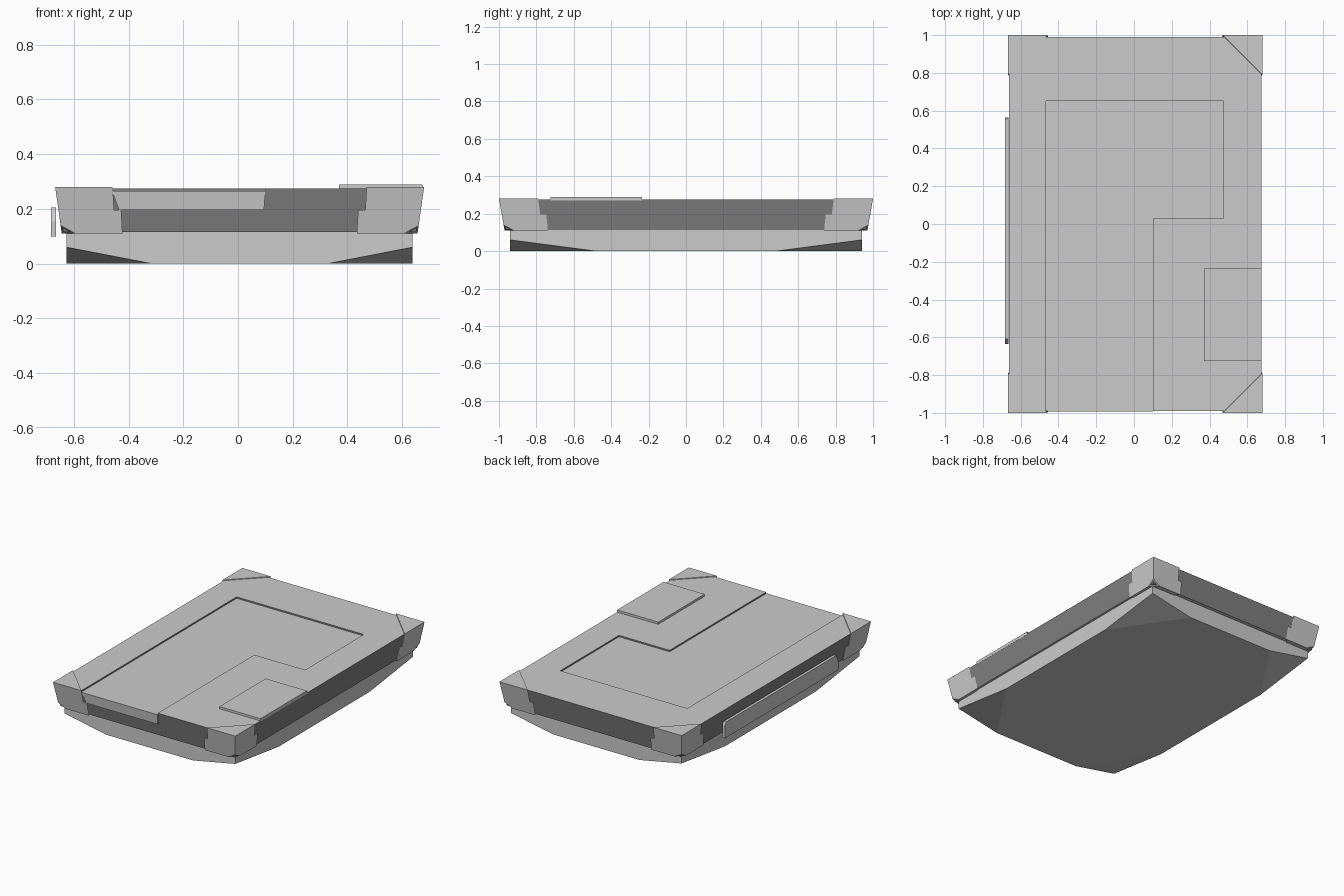
import bpy, bmesh

if "Cube" in bpy.data.objects:
    bpy.data.objects.remove(bpy.data.objects["Cube"])

CX = 0.006  # centre line of the case (the side bar shifts it slightly)


def finish(name, bm):
    bmesh.ops.recalc_face_normals(bm, faces=bm.faces[:])
    me = bpy.data.meshes.new(name)
    bm.to_mesh(me)
    bm.free()
    ob = bpy.data.objects.new(name, me)
    bpy.context.collection.objects.link(ob)
    return ob


def hull(name, pts):
    """Convex solid through the points, with coplanar faces merged."""
    bm = bmesh.new()
    for p in pts:
        bm.verts.new(p)
    res = bmesh.ops.convex_hull(bm, input=bm.verts[:])
    junk = [v for v in res["geom_interior"] + res["geom_unused"]
            if isinstance(v, bmesh.types.BMVert) and v.is_valid]
    bmesh.ops.delete(bm, geom=list(set(junk)), context='VERTS')
    bmesh.ops.dissolve_limit(bm, angle_limit=0.005, verts=bm.verts[:], edges=bm.edges[:])
    return finish(name, bm)


def prism(name, pts, offset):
    """Extrude a planar outline along an offset vector."""
    bm = bmesh.new()
    face = bm.faces.new([bm.verts.new(p) for p in pts])
    ext = bmesh.ops.extrude_face_region(bm, geom=[face])
    bmesh.ops.translate(bm, vec=offset, verts=[v for v in ext["geom"] if isinstance(v, bmesh.types.BMVert)])
    return finish(name, bm)


signs = [(sx, sy) for sx in (-1, 1) for sy in (-1, 1)]

# Base tray with its four lower corners sliced off
pts = []
for sx, sy in signs:
    x, y = CX + sx * 0.632, sy * 0.94
    pts += [(x, y, 0.12), (x, y, 0.06),
            (CX + sx * 0.32, y, 0), (x, sy * 0.48, 0)]
hull("base_tray", pts)

# Main case, slightly narrower at the bottom
pts = []
for sx, sy in signs:
    pts += [(CX + sx * 0.668, sy * 0.99, 0.275), (CX + sx * 0.645, sy * 0.963, 0.115)]
case = hull("case", pts)

# L-shaped recess sunk into the top, open at the front
outline = [(-0.465, -1.1), (0.10, -1.1), (0.10, 0.03), (0.475, 0.03), (0.475, 0.65), (-0.465, 0.65)]
cutter = prism("recess_cutter", [(x, y, 0.265) for x, y in outline], (0, 0, 0.1))
cutter.hide_render = True
mod = case.modifiers.new("recess", 'BOOLEAN')
mod.object, mod.operation, mod.solver = cutter, 'DIFFERENCE', 'EXACT'
dg = bpy.context.evaluated_depsgraph_get()
case_mesh = bpy.data.meshes.new_from_object(case.evaluated_get(dg))
case.modifiers.clear()
case.data = case_mesh
bpy.data.objects.remove(cutter)

# Darker side walls
dark = bpy.data.materials.new("dark_grey")
dark.diffuse_color = (0.22, 0.22, 0.22, 1)
dark.use_nodes = True
dark.node_tree.nodes["Principled BSDF"].inputs["Base Color"].default_value = dark.diffuse_color
light = bpy.data.materials.new("light_grey")
light.diffuse_color = (0.8, 0.8, 0.8, 1)
light.use_nodes = True
light.node_tree.nodes["Principled BSDF"].inputs["Base Color"].default_value = light.diffuse_color
case.data.materials.clear()
case.data.materials.append(light)
case.data.materials.append(dark)
for p in case.data.polygons:
    p.material_index = 1 if abs(p.normal.z) < 0.6 else 0

# Front lip of the recessed panel
hull("panel_lip", [(x, y, z)
                   for xa, xb, yf, z in ((-0.46, 0.10, -0.993, 0.265), (-0.435, 0.095, -0.985, 0.197))
                   for x in (xa, xb) for y in (yf, -0.95)])


# Corner guards: an upper wedge and a wider lower wedge with a sliced tip
def corner(z):
    t = (0.28 - z) / 0.17
    return 0.674 - 0.024 * t, 1.0 - 0.03 * t


def wedge(z, ix, iy):
    x, y = corner(z)
    return [(x, y, z), (ix, y, z), (x, iy, z)]


for sx, sy in signs:
    side = ("back" if sy > 0 else "front") + ("_right" if sx > 0 else "_left")
    x0, y0 = corner(0.11)
    upper = wedge(0.28, 0.464, 0.79) + wedge(0.197, 0.459, 0.78)
    lower = wedge(0.197, 0.433, 0.747) + wedge(0.14, 0.43, 0.742)[:1] + [
        (0.428, y0, 0.11), (x0, 0.738, 0.11), (x0 - 0.05, y0, 0.11), (x0, y0 - 0.05, 0.11)]
    for level, shape in (("upper", upper), ("lower", lower)):
        hull(f"corner_guard_{level}_{side}", [(CX + sx * x, sy * y, z) for x, y, z in shape])

# Raised pad near the right front
prism("raised_pad", [(0.37, -0.725, 0.27), (0.674, -0.725, 0.27),
                     (0.674, -0.235, 0.27), (0.37, -0.235, 0.27)], (0, 0, 0.02))

# Side bar along the left, with clipped upper ends
bar = [(0.565, 0.10), (0.565, 0.185), (0.555, 0.205), (-0.61, 0.205), (-0.635, 0.155), (-0.635, 0.10)]
prism("side_bar", [(-0.684, y, z) for y, z in bar], (0.019, 0, 0))
